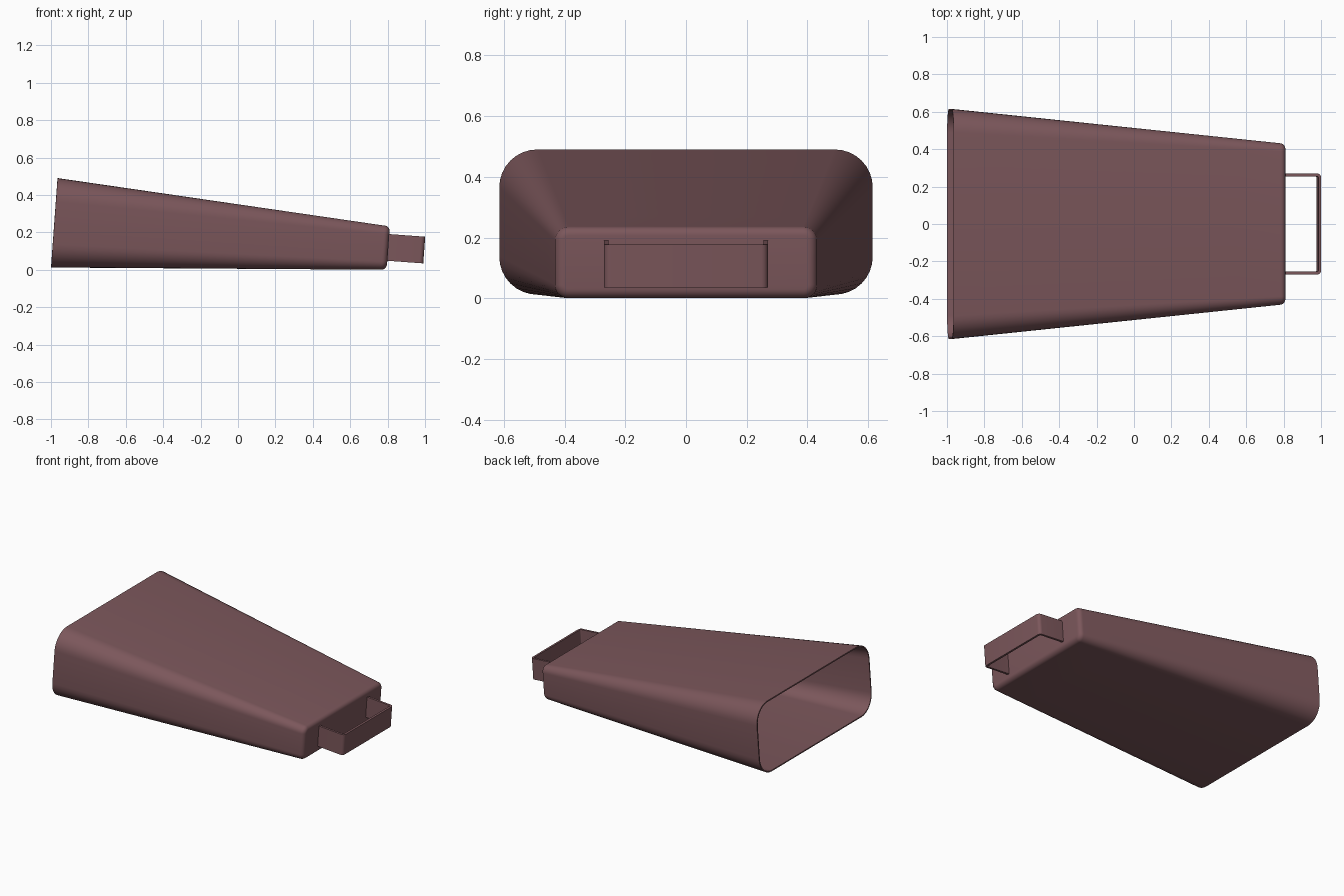
import bpy, bmesh, math
from mathutils import Matrix

if "Cube" in bpy.data.objects:
    bpy.data.objects.remove(bpy.data.objects["Cube"])

TILT = 0.073  # the whole bell leans so its mouth and closed end tip forward

mat = bpy.data.materials.new("dark_rose_metal")
mat.diffuse_color = (0.20, 0.095, 0.105, 1)
mat.use_nodes = True
mat.node_tree.nodes["Principled BSDF"].inputs["Base Color"].default_value = mat.diffuse_color


def finish(name, bm, angle=35):
    me = bpy.data.meshes.new(name)
    bm.to_mesh(me)
    bm.free()
    ob = bpy.data.objects.new(name, me)
    bpy.context.collection.objects.link(ob)
    me.materials.append(mat)
    bpy.ops.object.select_all(action='DESELECT')
    ob.select_set(True)
    bpy.context.view_layer.objects.active = ob
    if name == "bell_body":
        sol = ob.modifiers.new("wall", 'SOLIDIFY')
        sol.thickness = 0.008
        sol.offset = -1
        bpy.ops.object.modifier_apply(modifier="wall")
    bpy.ops.object.shade_smooth_by_angle(angle=math.radians(angle))
    return ob


def rounded_ring(bm, x, hw, z0, z1, r, seg=8):
    """Rounded rectangle across the bell, counter-clockwise seen from +x."""
    corners = [(hw - r, z0 + r, -90), (hw - r, z1 - r, 0),
               (r - hw, z1 - r, 90), (r - hw, z0 + r, 180)]
    ring = []
    for cy, cz, start in corners:
        for i in range(seg + 1):
            a = math.radians(start + 90 * i / seg)
            y, z = cy + r * math.cos(a), cz + r * math.sin(a)
            ring.append(bm.verts.new((x + TILT * z, y, z)))
    return ring


# Bell body: tapered open shell with a filleted closed end
bm = bmesh.new()
mouth = (-1.0, 0.615, 0.012, 0.490, 0.125)
end = (0.765, 0.432, 0.0, 0.236, 0.045)
FILLET = 0.03
rings = []
for i in range(9):
    t = i / 8
    rings.append(rounded_ring(bm, *[a + (b - a) * t for a, b in zip(mouth, end)]))
x, hw, z0, z1, r = end
for i in range(1, 7):
    a = math.radians(90 * i / 6)
    d = FILLET * (1 - math.cos(a))
    rings.append(rounded_ring(bm, x + FILLET * math.sin(a), hw - d, z0 + d, z1 - d, r - d))
for a, b in zip(rings, rings[1:]):
    n = len(a)
    for i in range(n):
        j = (i + 1) % n
        bm.faces.new((a[i], a[j], b[j], b[i]))
bm.faces.new(rings[-1])
finish("bell_body", bm)


# Handle: flat strap bent into a U, standing on the closed end
def strap_line(hw, length, r, seg=6):
    half = [(-0.004, hw)]
    for i in range(seg + 1):
        a = math.radians(90 - 90 * i / seg)
        half.append((length - r + r * math.cos(a), hw - r + r * math.sin(a)))
    return half + [(u, -y) for u, y in reversed(half)]


bm = bmesh.new()
THICK, HEIGHT = 0.015, 0.143
outer = strap_line(0.27, 0.193, 0.022)
inner = strap_line(0.27 - THICK, 0.193 - THICK, 0.022 - THICK)
ov = [bm.verts.new((u, y, 0)) for u, y in outer]
iv = [bm.verts.new((u, y, 0)) for u, y in inner]
base = [bm.faces.new((ov[i], ov[i + 1], iv[i + 1], iv[i])) for i in range(len(ov) - 1)]
ext = bmesh.ops.extrude_face_region(bm, geom=base)
bmesh.ops.translate(bm, vec=(0, 0, HEIGHT),
                    verts=[g for g in ext["geom"] if isinstance(g, bmesh.types.BMVert)])
bmesh.ops.recalc_face_normals(bm, faces=bm.faces)
bm.transform(Matrix.Translation((0.798, 0, 0.048)) @ Matrix.Rotation(TILT, 4, 'Y'))
finish("strap_handle", bm)
